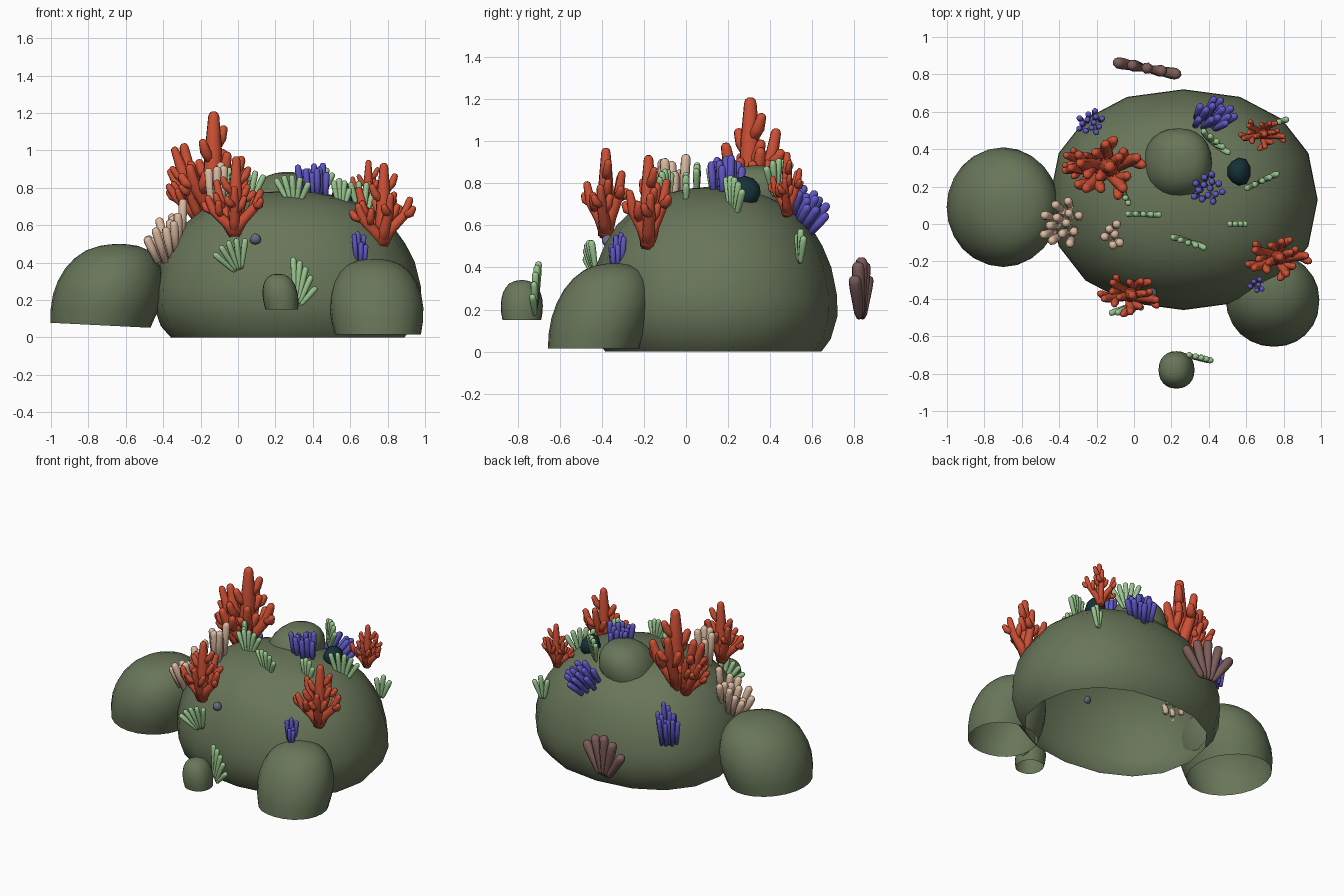
import bpy, bmesh, math, random
from mathutils import Vector as V

if "Cube" in bpy.data.objects:
    bpy.data.objects.remove(bpy.data.objects["Cube"])

random.seed(4)

def material(name, rgb):
    m = bpy.data.materials.new(name)
    m.diffuse_color = (*rgb, 1)
    m.use_nodes = True
    m.node_tree.nodes["Principled BSDF"].inputs["Base Color"].default_value = m.diffuse_color
    return m

ROCK = material("rock_green", (0.14, 0.18, 0.10))
RED = material("coral_red", (0.62, 0.08, 0.035))
VIOLET = material("tube_violet", (0.12, 0.10, 0.58))
GREEN = material("tube_green", (0.33, 0.58, 0.28))
TAN = material("tube_tan", (0.72, 0.50, 0.36))
MAUVE = material("tube_mauve", (0.20, 0.11, 0.10))
DARK = material("stone_dark", (0.008, 0.03, 0.04))
GREY = material("pebble_grey", (0.13, 0.15, 0.22))

def finish(bm, name, mat):
    bmesh.ops.recalc_face_normals(bm, faces=bm.faces)
    me = bpy.data.meshes.new(name)
    bm.to_mesh(me)
    bm.free()
    me.materials.append(mat)
    me.shade_smooth()
    ob = bpy.data.objects.new(name, me)
    bpy.context.collection.objects.link(ob)
    return ob

# open-bottomed boulders: lathed shell, scaled, sheared and tilted
DOME = [(.87, 0), (.945, .06), (1, .17), (.995, .27), (.95, .40), (.88, .50),
        (.78, .60), (.62, .69), (.43, .745), (.2, .775), (0, .785)]
STONE = [(.92, 0), (.98, .18), (1, .36), (.97, .53), (.89, .69), (.76, .82),
         (.58, .92), (.36, .975), (.16, .995), (0, 1)]

def boulder(name, prof, c, size, seg=24, shear=(0, 0), tilt=0, square=1.0):
    bm = bmesh.new()
    rings = []
    for r, z in prof:
        h = z / prof[-1][1]
        sx, sy = (s * (h - .3) for s in shear)
        ring = []
        for i in range(seg if r > 0 else 1):
            a = math.tau * i / seg + math.pi / 2
            ca, sa = (math.copysign(abs(k) ** square, k) for k in (math.cos(a), math.sin(a)))
            x, y = r * size[0] * ca, r * size[1] * sa
            ring.append(bm.verts.new((c[0] + x + sx, c[1] + y + sy, c[2] + z * size[2] + tilt * x * (1 - h))))
        rings.append(ring)
    for a, b in zip(rings, rings[1:]):
        for i in range(seg):
            j = (i + 1) % seg
            bm.faces.new((a[i], a[j], b[j], b[i]) if len(b) > 1 else (a[i], a[j], b[0]))
    return finish(bm, name, ROCK)

DC, DR = (.265, .13), (.717, .59)
boulder("main_boulder", DOME, (*DC, 0), (*DR, 1), seg=16, square=.9)
boulder("left_boulder", STONE, (-.705, .09, .065), (.29, .32, .435), shear=(.10, 0), tilt=-.05)
boulder("front_right_boulder", STONE, (.742, -.41, .015), (.25, .235, .405), shear=(-.02, .10), square=.95)
boulder("small_boulder", STONE, (.228, -.78, .15), (.095, .1, .19), shear=(-.02, 0), square=.9)
boulder("top_boulder", STONE, (.23, .32, .62), (.18, .19, .265), shear=(.05, .03), square=.9)

def surf(x, y):
    """height of the main boulder at x, y"""
    f = math.hypot((x - DC[0]) / DR[0], (y - DC[1]) / DR[1])
    for (r0, z0), (r1, z1) in zip(DOME[2:], DOME[3:]):
        if r1 <= f <= r0:
            return z0 + (z1 - z0) * (r0 - f) / (r0 - r1)
    return .2

# tapered tube with a rounded tip
def tube(bm, pts, radii, seg=8):
    pts, radii = [V(p) for p in pts], list(radii)
    d, r, tip = (pts[-1] - pts[-2]).normalized(), radii[-1], pts[-1]
    pts[-1:] = [tip - d * r, tip - d * .42 * r, tip - d * .08 * r]
    radii[-1:] = [r, .82 * r, .4 * r]
    rings = []
    for i, p in enumerate(pts):
        t = (pts[min(i + 1, len(pts) - 1)] - pts[max(i - 1, 0)]).normalized()
        u = t.cross(V((.31, 1, .07))).normalized()
        w = t.cross(u)
        rings.append([bm.verts.new(p + radii[i] * (u * math.cos(k * math.tau / seg) + w * math.sin(k * math.tau / seg)))
                      for k in range(seg)])
    for a, b in zip(rings, rings[1:]):
        for i in range(seg):
            j = (i + 1) % seg
            bm.faces.new((a[i], a[j], b[j], b[i]))
    bm.faces.new(rings[0][::-1])
    bm.faces.new(rings[-1])

# branching coral, unit height: arms (azimuth in degrees, reach, tip height) with side twigs
ARMS = [(10, .03, 1), (0, .42, .58), (75, .34, .74), (150, .38, .70), (205, .42, .5), (285, .36, .62)]

def coral(name, base, h, wx, wy, turn=0, lean=(0, 0)):
    bm = bmesh.new()

    def place(p):
        return V((base[0] + h * (wx * p.x + lean[0] * p.z), base[1] + h * (wy * p.y + lean[1] * p.z),
                  base[2] + h * p.z))

    for n, (az, reach, top) in enumerate(ARMS):
        a = math.radians(az) + turn
        out = V((math.cos(a), math.sin(a), 0))
        side = V((-out.y, out.x, 0))
        up = V((0, 0, 1))
        path = [up * .0, out * reach * .28 + up * top * .3, out * reach * .78 + up * top * .62, out * reach + up * top]
        r = (.095, .095, .085, .055) if n == 0 else (.075, .07, .06, .045)
        tube(bm, [place(p) for p in path], [h * k for k in r])
        # twigs alternate left and right of the arm
        marks = [(.45, 1), (.55, -1), (.68, 1)] if n == 0 else [(.5, 1), (.66, -1)]
        for t, s in marks:
            k = t * 3
            i = int(k)
            p = path[i].lerp(path[i + 1], k - i)
            if n == 0:
                d = out * s * .2 + side * s * .06 + up * .16
            elif s > 0:
                d = side * .16 + out * .05 + up * .14
            else:
                d = side * -.13 + out * .13 + up * .04
            tube(bm, [place(p), place(p + d * .7), place(p + d + up * .07)], [h * .055, h * .052, h * .042])
    finish(bm, name, RED)

coral("coral_tall", (-.14, .30, .64), .57, .72, .68, .35)
coral("coral_tall_side", (-.20, .30, .62), .40, .62, .62, -.3, (-.38, 0))
coral("coral_front", (-.02, -.38, .55), .42, .85, .62, -.25)
coral("coral_right", (.77, -.18, .50), .435, .85, .62, .1)
coral("coral_back_right", (.69, .48, .65), .30, .9, .66, -.15)

# flat fan of tubes: from a base to a row of tips
def fan(name, base, ta, tb, n, r, mat, bulge=.03):
    bm = bmesh.new()
    base, ta, tb = V(base), V(ta), V(tb)
    mid = (ta + tb) / 2
    up = (mid - base).normalized()
    for i in range(n):
        t = i / (n - 1)
        p = ta.lerp(tb, t)
        a = base + (p - mid) * .22
        b = p + up * bulge * 4 * t * (1 - t)
        tube(bm, [a, a.lerp(b, .12), a.lerp(b, .7), b], [r * .4, r * .72, r, r])
    finish(bm, name, mat)

fan("mauve_fan", (.07, .83, .16), (-.10, .865, .36), (.24, .80, .36), 5, .031, MAUVE, .09)
FANS = [
    ((.0, -.43, .36), (-.13, -.48, .45), (.04, -.45, .53), 5),
    ((.32, -.715, .19), (.295, -.70, .43), (.42, -.73, .27), 5),
    ((.30, -.09, .70), (.20, -.07, .85), (.38, -.13, .83), 5),
    ((.05, .05, .72), (-.04, .055, .87), (.14, .05, .87), 5),
    ((.55, .0, .68), (.51, .0, .84), (.60, .0, .80), 4),
    ((.67, .225, .63), (.60, .19, .83), (.77, .27, .77), 5),
    ((.42, .43, .74), (.37, .50, .90), (.51, .38, .88), 5),
    ((.76, .54, .42), (.73, .53, .56), (.82, .56, .55), 3),
    ((-.04, .14, .70), (-.06, .17, .88), (-.03, .11, .88), 3),
]
for i, (b, ta, tb, n) in enumerate(FANS):
    fan(f"green_fan_{i + 1}", b, ta, tb, n, .017, GREEN)

# clumps of near-parallel tubes rooted on the rock
def clump(name, c, spread, d, n, length, r, mat, low=.4, splay=.1):
    bm = bmesh.new()
    for i in range(n):
        a, q = i * 2.4, math.sqrt((i + .5) / n)
        ox, oy = q * math.cos(a), q * math.sin(a)
        x, y = c[0] + spread[0] * ox, c[1] + spread[1] * oy
        p = V((x, y, max(surf(x, y), low) - .03))
        e = p + (V(d) + V((ox, oy, 0)) * splay).normalized() * (length * random.uniform(.7, 1.15) + .03)
        tube(bm, [p, p.lerp(e, .6), e], [r * .75, r, r])
    finish(bm, name, mat)

clump("tan_tubes_left", (-.36, .005), (.08, .09), (-.2, 0, 1), 13, .16, .024, TAN, .43, .3)
clump("tan_tubes_top", (-.115, -.055), (.025, .065), (0, 0, 1), 6, .22, .024, TAN)
clump("violet_tubes_back_left", (-.23, .535), (.06, .05), (0, .05, 1), 13, .18, .016, VIOLET, .39)
clump("violet_tubes_back", (.39, .54), (.08, .05), (.3, .36, .6), 14, .13, .02, VIOLET, splay=.2)
clump("violet_tubes_top", (.40, .19), (.07, .075), (-.06, 0, 1), 14, .15, .018, VIOLET)
clump("violet_tubes_front", (.655, -.325), (.025, .035), (0, 0, 1), 6, .12, .014, VIOLET, .41)

# loose stones
def stone(name, c, size, mat):
    bm = bmesh.new()
    bmesh.ops.create_icosphere(bm, subdivisions=2, radius=1)
    for v in bm.verts:
        k = 1 + .08 * math.sin(3 * v.co.x + 2 * v.co.z)
        v.co = V([c[j] + size[j] * v.co[j] * k for j in range(3)])
    finish(bm, name, mat)

stone("dark_stone_large", (.56, .28, .755), (.065, .075, .075), DARK)
stone("dark_stone_small", (.75, -.01, .55), (.042, .047, .042), DARK)
stone("grey_pebble", (.093, -.37, .525), (.03, .03, .03), GREY)
